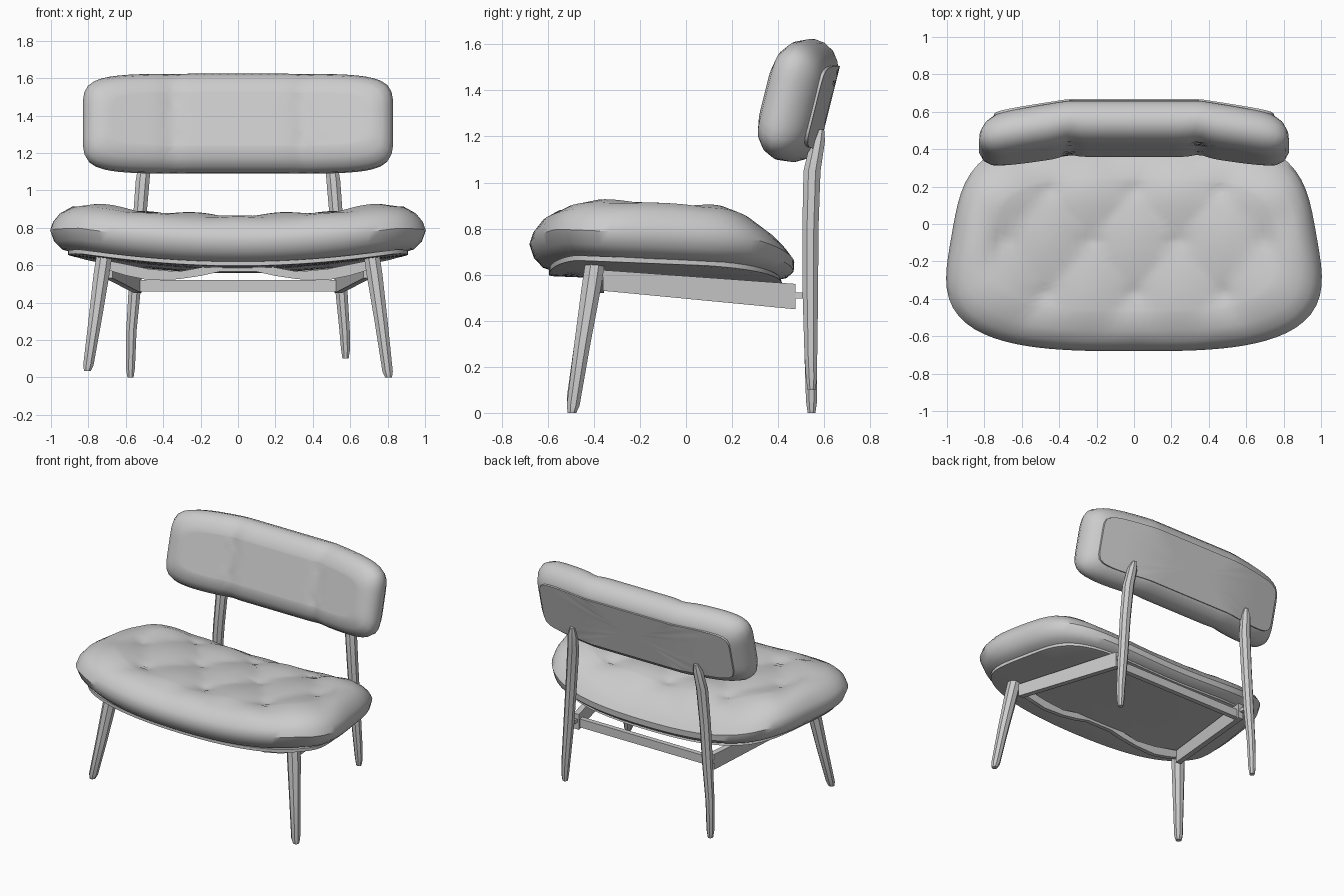
import bpy, bmesh, math

if "Cube" in bpy.data.objects:
    bpy.data.objects.remove(bpy.data.objects["Cube"])


def build(name, rings, smooth=40):
    """Skin a list of equal-length point rings and close both ends."""
    bm = bmesh.new()
    vs = [[bm.verts.new(p) for p in ring] for ring in rings]
    n = len(vs[0])
    for a, b in zip(vs, vs[1:]):
        for i in range(n):
            bm.faces.new((a[i], a[(i + 1) % n], b[(i + 1) % n], b[i]))
    bm.faces.new(vs[0][::-1])
    bm.faces.new(vs[-1])
    bmesh.ops.recalc_face_normals(bm, faces=bm.faces[:])
    me = bpy.data.meshes.new(name)
    bm.to_mesh(me)
    bm.free()
    ob = bpy.data.objects.new(name, me)
    bpy.context.collection.objects.link(ob)
    bpy.ops.object.select_all(action='DESELECT')
    ob.select_set(True)
    bpy.context.view_layer.objects.active = ob
    bpy.ops.object.shade_smooth_by_angle(angle=math.radians(smooth))
    return ob


def outline(a, b, n_low, n_high, count=96):
    """Superellipse sampled at even spacing."""
    fine = []
    for i in range(2401):
        t = math.tau * i / 2400
        c, s = math.cos(t), math.sin(t)
        n = n_high if s > 0 else n_low
        r = (abs(c / a) ** n + abs(s / b) ** n) ** (-1 / n)
        fine.append((r * c, r * s))
    run = [0]
    for p, q in zip(fine, fine[1:]):
        run.append(run[-1] + math.dist(p, q))
    pts, j = [], 0
    for k in range(count):
        while run[j] < run[-1] * k / count:
            j += 1
        pts.append(fine[j])
    return pts


def cushion(name, a, b, n_low, n_high, profile, place, cap=18):
    """Profile is (inset, height) from one flat side to the other."""
    base = outline(a, b, n_low, n_high)
    steps = [(d, h, 1) for d, h in profile]
    d0, h0 = profile[0]
    d1, h1 = profile[-1]
    steps = [(d0, h0, k) for k in (.03, .25, .5, .75)] + steps
    steps += [(d1, h1, max(.02, 1 - i / cap)) for i in range(1, cap + 1)]
    build(name, [[place(x * (1 - d / a) * k, y * (1 - d / b) * k, h) for x, y in base]
                 for d, h, k in steps])


# Seat: tapered plan, raised sides, diamond tufting
buttons = [(x, y) for y, row in ((.2, (-.46, 0, .46)), (-.09, (-.7, -.235, .235, .7)),
                                 (-.37, (-.48, 0, .48))) for x in row]


def place_seat(x, y, h):
    y -= .105
    x *= .965 - .17 * y
    z = .585 - .04 * y + h + .07 * (min(abs(x), .85) / .85) ** 2
    if h > .2:
        w = (h - .2) / .06
        p, q = x / .46 + (y - .2) / .57, x / .46 - (y - .2) / .57
        z += w * .018 * abs(math.sin(math.pi * p) * math.sin(math.pi * q))
        for bx, by in buttons:
            z -= w * .03 * math.exp(-math.hypot(x - bx, y - by) / .05)
    if y > .1:
        z -= .5 * (y - .1) ** 2 * h / .25
    if y > 0:
        y -= .3 * (h - .12) * y / .47
    return x, y, z


cushion("seat", 1, .575, 3.1, 4,
        [(.13, 0), (.06, .02), (.02, .06), (0, .12), (.015, .165), (.05, .21), (.11, .242),
         (.2, .26)], place_seat)

# Board under the seat
cushion("seat_board", .9, .49, 4, 4, [(.02, -.015), (0, -.012), (0, .01)], place_seat, 3)

# Backrest: leaning pad with the two ends angled forward
lean = math.radians(14)


def place_back(x, v, t):
    u = abs(x)
    if t < 0:
        t += .012 * math.exp(-((u - .35) / .05) ** 2)
    y = .507 + t * math.cos(lean) + v * math.sin(lean) - .155 * max(0, u - .35)
    return x, y, 1.355 + v * math.cos(lean) - t * math.sin(lean)


cushion("backrest", .83, .272, 6, 6,
        [(.09, .112), (.07, .105), (.03, .075), (.005, .03), (0, -.02), (.02, -.065),
         (.06, -.098), (.12, -.115)], place_back)
cushion("backrest_panel", .75, .185, 8, 8, [(0, .12), (0, .1)], place_back, 3)


# Legs: stacks of octagons (x, y, z, radius)
def leg(name, side, stations):
    build(name, [[(side * x + r * math.cos(math.tau * (i + .5) / 8),
                   y + r * math.sin(math.tau * (i + .5) / 8), z) for i in range(8)]
                 for x, y, z, r in stations], 30)


def bar(name, stations, along):
    """Rectangular bar: (x, y, z, thickness, height), running along x or y."""
    rings = []
    for x, y, z, w, h in stations:
        ring = []
        for s, t in ((-1, -1), (1, -1), (1, 1), (-1, 1)):
            o = s * w / 2
            ring.append((x, y + o, z + t * h / 2) if along == 'x' else (x + o, y, z + t * h / 2))
        rings.append(ring)
    build(name, rings, 30)


for side, tag, front_foot, back_foot in ((-1, "left", .035, 0), (1, "right", 0, .1)):
    leg("front_leg_" + tag, side,
        [(.805, -.495, front_foot, .02), (.80, -.49, front_foot + .03, .03),
         (.765, -.45, .3, .038), (.73, -.41, .55, .046), (.715, -.395, .65, .046)])
    leg("back_leg_" + tag, side,
        [(.575, .545, back_foot, .018), (.575, .545, back_foot + .05, .026),
         (.57, .542, .25, .03), (.55, .54, .5, .036), (.53, .54, .8, .038),
         (.51, .547, 1.05, .04), (.495, .572, 1.18, .034), (.49, .585, 1.23, .016)])
    # Side rail and the pin joining it to the back leg
    bar("side_rail_" + tag, [(side * .69, -.36, .575, .04, .09),
                             (side * .535, .475, .505, .04, .11)], 'y')
    bar("rail_pin_" + tag, [(side * .54, .47, .51, .025, .025),
                            (side * .545, .53, .51, .025, .025)], 'y')

# Wavy front apron and straight back rail
bar("front_apron", [(x, -.37, z, .03, h) for x, z, h in (
    (-.7, .6, .05), (-.6, .575, .06), (-.48, .55, .06), (-.32, .545, .04), (-.2, .565, .045),
    (-.1, .585, .04), (.1, .585, .04), (.2, .565, .045), (.32, .545, .04), (.48, .55, .06),
    (.6, .575, .06), (.7, .6, .05))], 'x')
bar("back_rail", [(-.55, .44, .49, .035, .06), (.55, .44, .49, .035, .06)], 'x')
